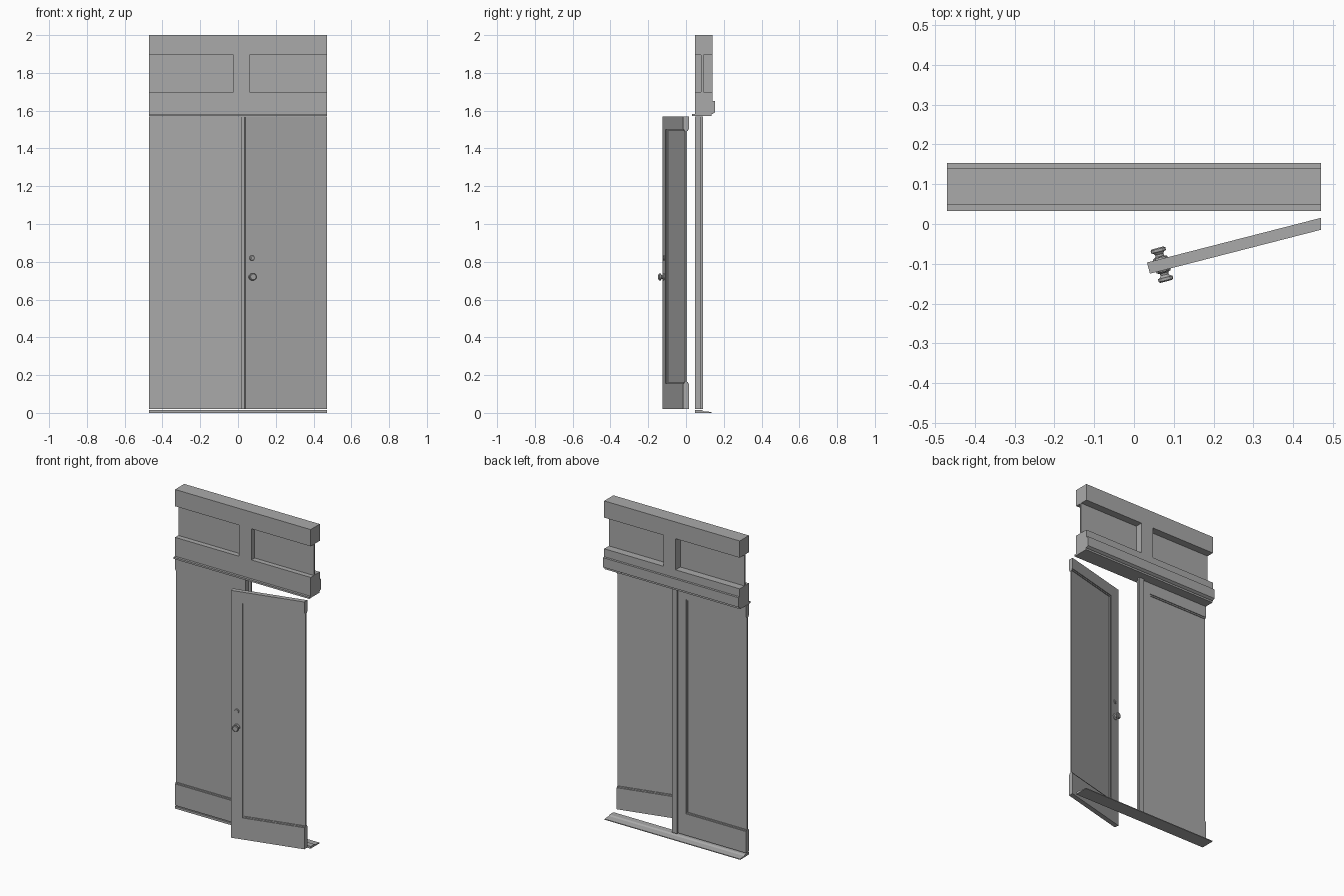
import bpy, bmesh, math
from mathutils import Matrix, Vector

if "Cube" in bpy.data.objects:
    bpy.data.objects.remove(bpy.data.objects["Cube"], do_unlink=True)

HALF = 0.47          # half the width of the section
DOOR_T = 0.029       # door thickness
STILE = 0.07
LOW, HIGH = 0.155, 1.5     # panel opening in a door
BOTTOM, TOP = 0.02, 1.57   # door height

paint = bpy.data.materials.new("plain_grey")
paint.use_nodes = True
GREY = (0.4, 0.4, 0.4, 1)
paint.diffuse_color = GREY
paint.node_tree.nodes["Principled BSDF"].inputs["Base Color"].default_value = GREY


def finish(name, bm, matrix=None):
    if matrix is not None:
        bmesh.ops.transform(bm, matrix=matrix, verts=bm.verts)
    bmesh.ops.recalc_face_normals(bm, faces=bm.faces)
    mesh = bpy.data.meshes.new(name)
    bm.to_mesh(mesh)
    bm.free()
    mesh.materials.append(paint)
    ob = bpy.data.objects.new(name, mesh)
    bpy.context.collection.objects.link(ob)
    return ob


def add_box(bm, x, y, z):
    size = [b - a for a, b in (x, y, z)]
    mid = [(a + b) / 2 for a, b in (x, y, z)]
    m = Matrix.Translation(mid) @ Matrix.Diagonal((*size, 1))
    bmesh.ops.create_cube(bm, size=1, matrix=m)


def box(name, x, y, z):
    bm = bmesh.new()
    add_box(bm, x, y, z)
    return finish(name, bm)


def extrusion(name, profile):
    """Sweep a (y, z) profile across the full width."""
    bm = bmesh.new()
    face = bm.faces.new([bm.verts.new((-HALF, y, z)) for y, z in profile])
    ext = bmesh.ops.extrude_face_region(bm, geom=[face])
    verts = [v for v in ext["geom"] if isinstance(v, bmesh.types.BMVert)]
    bmesh.ops.translate(bm, verts=verts, vec=(2 * HALF, 0, 0))
    return finish(name, bm)


def door(name, matrix, side):
    """Frame, stepped moulding and panel, trimmed at the section end."""
    bm = bmesh.new()
    full, thick = 0.52, (0, DOOR_T)
    add_box(bm, (0, STILE), thick, (BOTTOM, TOP))
    add_box(bm, (STILE, full), thick, (BOTTOM, LOW))
    add_box(bm, (STILE, full), thick, (HIGH, TOP))
    m = 0.008
    step = (0.005, DOOR_T - 0.005)
    add_box(bm, (STILE, STILE + m), step, (LOW, HIGH))
    add_box(bm, (STILE + m, full), step, (LOW, LOW + m))
    add_box(bm, (STILE + m, full), step, (HIGH - m, HIGH))
    add_box(bm, (STILE + m, full), (0.01, DOOR_T - 0.01), (LOW + m, HIGH - m))
    bmesh.ops.transform(bm, matrix=matrix, verts=bm.verts)
    geom = bm.verts[:] + bm.edges[:] + bm.faces[:]
    cut = bmesh.ops.bisect_plane(bm, geom=geom, plane_co=(side * HALF, 0, 0),
                                 plane_no=(side, 0, 0), clear_outer=True)
    edges = [e for e in cut["geom_cut"] if isinstance(e, bmesh.types.BMEdge)]
    bmesh.ops.holes_fill(bm, edges=edges, sides=0)
    return finish(name, bm)


def lathe(name, profile, matrix, sides=12):
    """Turn a (radius, height) profile about local z."""
    bm = bmesh.new()
    verts = [bm.verts.new((r, 0, h)) for r, h in profile]
    edges = [bm.edges.new(pair) for pair in zip(verts, verts[1:])]
    bmesh.ops.spin(bm, geom=verts + edges, cent=(0, 0, 0), axis=(0, 0, 1),
                   angle=math.tau, steps=sides, use_duplicate=False)
    bmesh.ops.remove_doubles(bm, verts=bm.verts, dist=0.0002)
    ob = finish(name, bm, matrix)
    return ob


# Transom: rails, mullion and thin recessed panel
FRONT, BACK = 0.048, 0.139
MULLION = (-0.025, 0.06)
box("transom_top_rail", (-HALF, HALF), (FRONT, BACK), (1.895, 2.0))
box("transom_mullion", MULLION, (FRONT, BACK), (1.7, 1.895))
box("transom_panel_right", (-HALF, MULLION[0]), (0.08, 0.092), (1.7, 1.895))
box("transom_panel_left", (MULLION[1], HALF), (0.08, 0.092), (1.7, 1.895))
extrusion("transom_bottom_rail", [
    (FRONT, 1.582), (FRONT, 1.7), (BACK, 1.7), (BACK, 1.65),
    (0.153, 1.65), (0.153, 1.59), (BACK, 1.582)])
box("door_head_lip", (-HALF, HALF), (0.033, 0.135), (1.571, 1.582))

# Threshold with a raised front strip
extrusion("threshold", [
    (FRONT, 0), (FRONT, 0.014), (0.085, 0.014), (0.095, 0.008),
    (0.135, 0.005), (0.135, 0)])

# Closed door, running from the meeting line toward the right end
MEET = 0.0175
closed = Matrix.Translation((MEET, FRONT, 0)) @ Matrix.Diagonal((-1, 1, 1, 1))
door("closed_door", closed, -1)
box("meeting_strip", (0.0, 0.035), (FRONT + DOOR_T, 0.09), (BOTTOM, TOP))

# Open door, swung out to the front
swung = Matrix.Translation((0.04, -0.125, 0)) @ Matrix.Rotation(math.radians(14.4), 4, "Z")
door("open_door", swung, 1)

# Knobs and locks on both faces of the open door
KNOB = [(0, 0), (0.019, 0), (0.018, 0.004), (0.011, 0.007), (0.010, 0.012),
        (0.014, 0.017), (0.019, 0.019), (0.019, 0.026), (0.015, 0.029), (0, 0.029)]
LOCK = [(0, 0), (0.014, 0), (0.012, 0.004), (0.006, 0.004), (0.005, 0.006), (0, 0.006)]
for face, v, turn in (("front", 0, 90), ("back", DOOR_T, -90)):
    for part, profile, z in (("knob", KNOB, 0.72), ("lock", LOCK, 0.82)):
        place = (swung @ Matrix.Translation((STILE / 2, v, z))
                 @ Matrix.Rotation(math.radians(turn), 4, "X"))
        lathe(f"{face}_{part}", profile, place)
